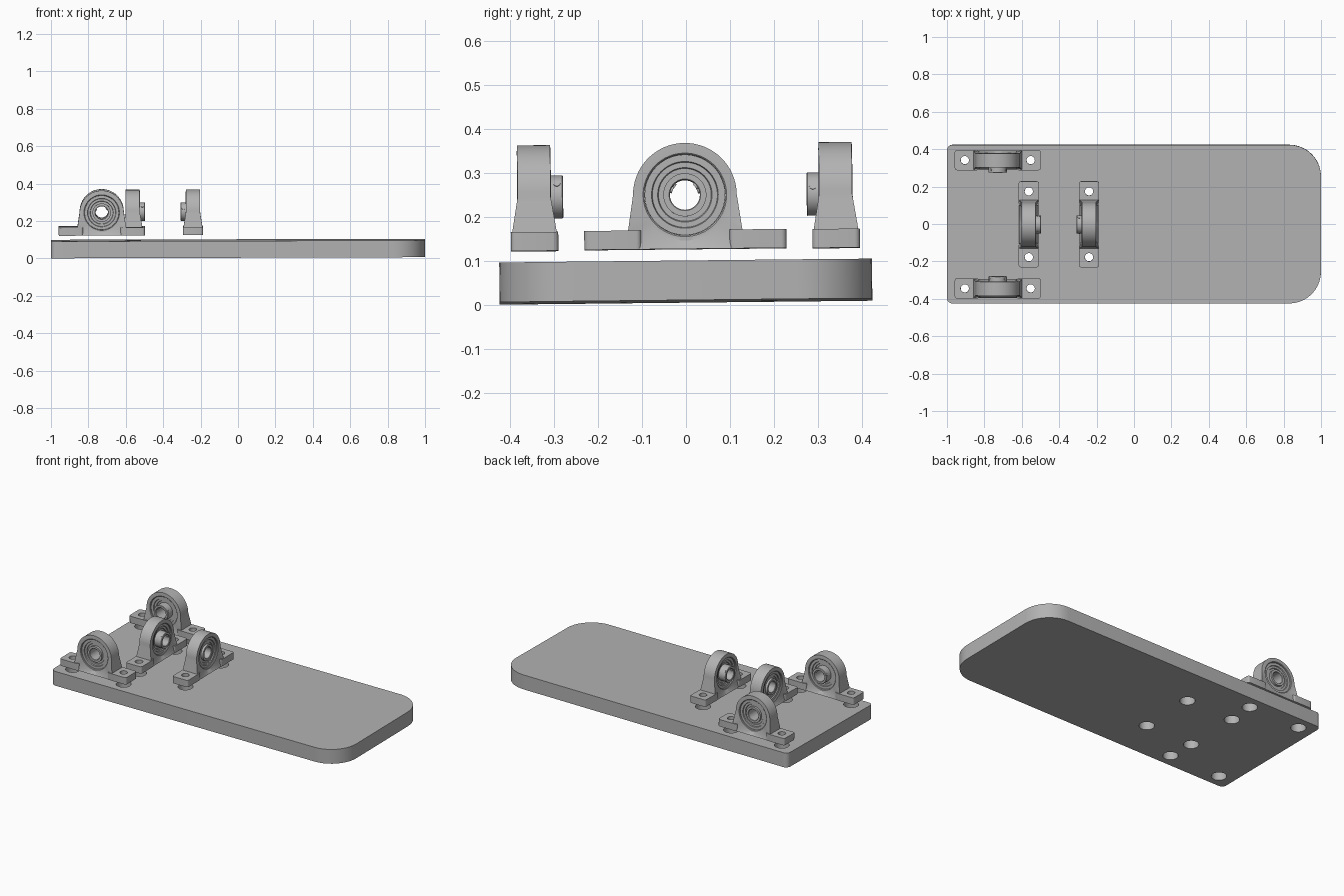
import bpy, bmesh
from math import sin, cos, pi, radians, atan
from mathutils import Matrix

old = bpy.data.objects.get("Cube")
if old:
    bpy.data.objects.remove(old, do_unlink=True)

GREY = (0.45, 0.45, 0.45, 1)
mat = bpy.data.materials.new("plain_grey")
mat.use_nodes = True
mat.diffuse_color = GREY
mat.node_tree.nodes["Principled BSDF"].inputs["Base Color"].default_value = GREY

# The whole assembly leans very slightly
TILT = (Matrix.Translation((0, 0, 0.0075))
        @ Matrix.Rotation(atan(0.0106), 4, 'X')
        @ Matrix.Rotation(-atan(0.003), 4, 'Y'))


def finish(name, bm):
    bmesh.ops.recalc_face_normals(bm, faces=bm.faces)
    mesh = bpy.data.meshes.new(name)
    bm.to_mesh(mesh)
    bm.free()
    mesh.materials.append(mat)
    obj = bpy.data.objects.new(name, mesh)
    bpy.context.collection.objects.link(obj)
    bpy.ops.object.select_all(action='DESELECT')
    obj.select_set(True)
    bpy.context.view_layer.objects.active = obj
    bpy.ops.object.shade_smooth_by_angle(angle=radians(30))
    return obj


def circle(x, y, r, n=32):
    return [(x + r * cos(2 * pi * i / n), y + r * sin(2 * pi * i / n)) for i in range(n)]


def rounded_rect(x0, x1, y0, y1, r_left, r_right, n=10):
    corners = [(x1, y1, r_right, 0), (x0, y1, r_left, 1),
               (x0, y0, r_left, 2), (x1, y0, r_right, 3)]
    pts = []
    for x, y, r, quarter in corners:
        cx = x - r if x == x1 else x + r
        cy = y - r if y == y1 else y + r
        for i in range(n + 1):
            a = (quarter + i / n) * pi / 2
            pts.append((cx + r * cos(a), cy + r * sin(a)))
    return pts


def slab(name, loops, z0, z1):
    """Flat slab from an outer loop and hole loops."""
    bm = bmesh.new()
    edges = []
    for loop in loops:
        vs = [bm.verts.new((x, y, z0)) for x, y in loop]
        edges += [bm.edges.new((vs[i - 1], vs[i])) for i in range(len(vs))]
    bmesh.ops.triangle_fill(bm, edges=edges, use_beauty=True)
    res = bmesh.ops.extrude_face_region(bm, geom=bm.faces[:])
    top = [v for v in res["geom"] if isinstance(v, bmesh.types.BMVert)]
    bmesh.ops.translate(bm, verts=top, vec=(0, 0, z1 - z0))
    return finish(name, bm)


def ring_solid(name, sections, n=64):
    """Closed ring about the y axis; a section is (radius, depth) or a function of angle."""
    bm = bmesh.new()
    rows = []
    for i in range(n):
        t = 2 * pi * i / n
        row = []
        for sec in sections:
            r, d = sec(t) if callable(sec) else sec
            row.append(bm.verts.new((r * cos(t), d, AXLE + r * sin(t))))
        rows.append(row)
    m = len(sections)
    for i in range(n):
        a, b = rows[i - 1], rows[i]
        for j in range(m):
            bm.faces.new((a[j - 1], a[j], b[j], b[j - 1]))
    return finish(name, bm)


AXLE, FOOT_Z0, FOOT_Z1 = 0.243, 0.12, 0.163
R, HALF = 0.118, 0.0385
HOLE = 0.176


def outline(side):
    """Housing outline: round top, sides spreading to a flat, thicker bottom."""
    def section(t):
        s, c = sin(t), abs(cos(t))
        r = R
        if s < -1e-6:
            r = (AXLE - FOOT_Z0) / -s
            if c + 0.15 * s > 0.01:
                r = min(r, R / (c + 0.15 * s))
        flare = min(0.014, max(0, -r * s) * 0.165)
        return r, side * (HALF - 0.001 + flare)
    return section


# Pillow block housing
housing = ring_solid("housing", [
    (0.092, HALF - 0.003), (0.095, HALF), (0.104, HALF), outline(1),
    outline(-1), (0.104, -HALF), (0.095, -HALF), (0.092, 0.003 - HALF)])

# Bearing insert: outer race, recessed seals, long inner race
insert = ring_solid("bearing_insert", [
    (0.0915, 0.030), (0.076, 0.030), (0.074, 0.024), (0.062, 0.024), (0.060, 0.018),
    (0.049, 0.018), (0.049, 0.064), (0.047, 0.066), (0.036, 0.066), (0.034, 0.064),
    (0.034, -0.032), (0.036, -0.034), (0.049, -0.034), (0.049, -0.020), (0.060, -0.020),
    (0.062, -0.024), (0.074, -0.024), (0.076, -0.030), (0.0915, -0.030)])

# Mounting feet with bolt holes
feet = []
for side, label in ((1, "left"), (-1, "right")):
    x0, x1 = sorted((side * 0.1, side * 0.23))
    feet.append(slab(label + "_foot",
                     [rounded_rect(x0, x1, -0.054, 0.054, 0.012, 0.012, 5),
                      circle(side * HOLE, 0, 0.022)], FOOT_Z0, FOOT_Z1))

# Set screws in the long end of the inner race
bm = bmesh.new()
for angle in (38, 158):
    place = (Matrix.Translation((0, 0.052, AXLE)) @ Matrix.Rotation(radians(90 - angle), 4, 'Y')
             @ Matrix.Translation((0, 0, 0.040)))
    bmesh.ops.create_cone(bm, cap_ends=True, segments=16, radius1=0.008, radius2=0.008,
                          depth=0.021, matrix=place)
screws = finish("set_screws", bm)

# Place four bearings, in facing pairs
parts = [housing, insert, screws] + feet
spots = [("front", -0.728, -0.343, 0), ("back", -0.728, 0.343, 180),
         ("inner_right", -0.562, 0, -90), ("inner_left", -0.24, 0, 90)]
plate_holes = []
for label, x, y, turn in spots:
    spin = Matrix.Translation((x, y, 0)) @ Matrix.Rotation(radians(turn), 4, 'Z')
    for part in parts:
        copy = part.copy()
        copy.name = label + "_" + part.name
        copy.matrix_world = TILT @ spin
        bpy.context.collection.objects.link(copy)
    for side in (1, -1):
        a = radians(turn)
        plate_holes.append(circle(x + side * HOLE * cos(a), y + side * HOLE * sin(a), 0.043))
for part in parts:
    bpy.data.objects.remove(part, do_unlink=True)

# Base plate with clearance holes
base = slab("base_plate", [rounded_rect(-1, 1, -0.424, 0.424, 0.03, 0.17)] + plate_holes, 0, 0.09)
base.matrix_world = TILT
